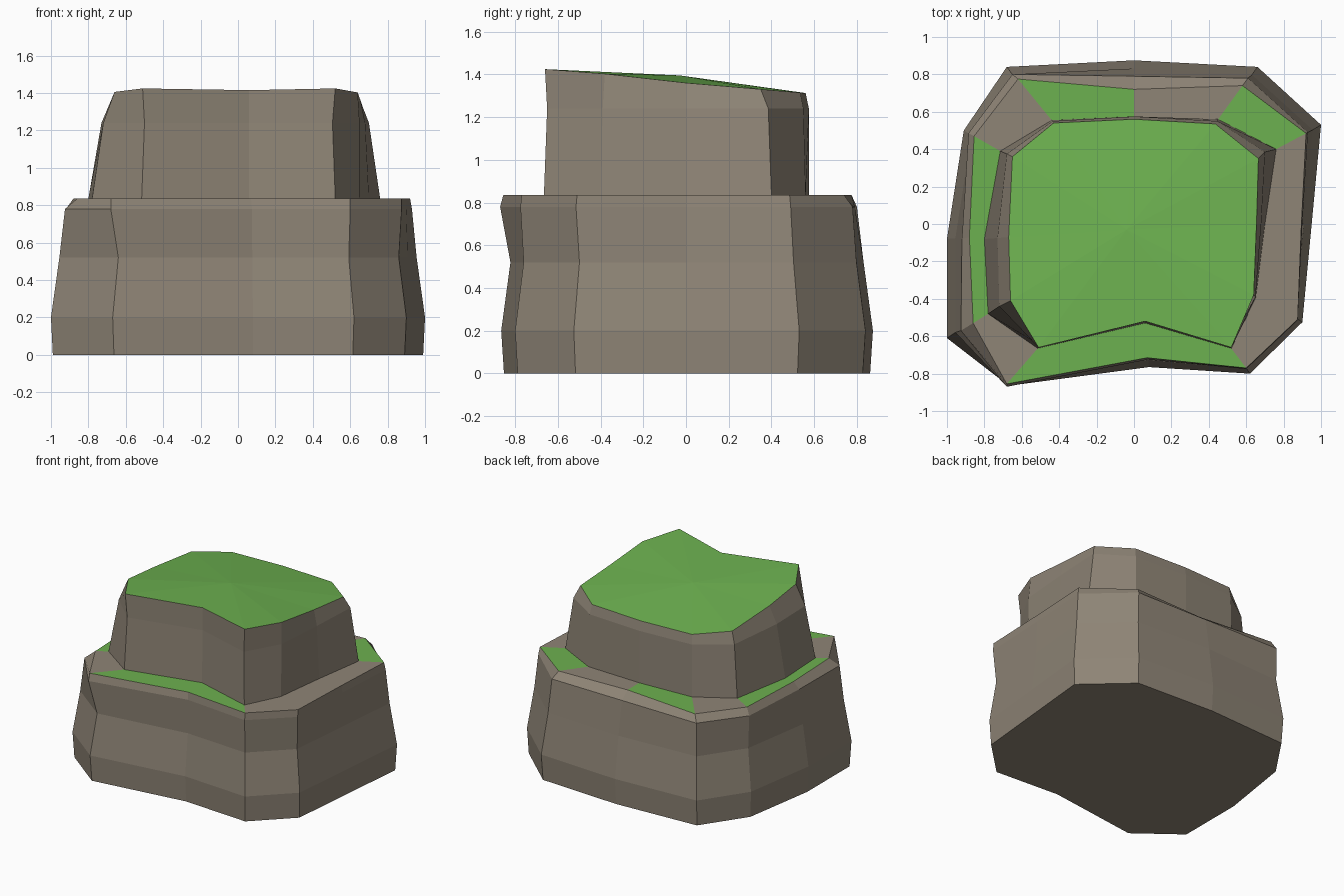
import bpy, bmesh

if "Cube" in bpy.data.objects:
    bpy.data.objects.remove(bpy.data.objects["Cube"])

def material(name, color):
    m = bpy.data.materials.new(name)
    m.diffuse_color = (*color, 1)
    m.use_nodes = True
    m.node_tree.nodes["Principled BSDF"].inputs["Base Color"].default_value = m.diffuse_color
    return m

ROCK = material("rock brown", (0.275, 0.235, 0.183))
GRASS = material("grass green", (0.152, 0.44, 0.08))

# Outlines run counterclockwise from the front-left corner, 12 points each
foot = [(-.67, -.865), (.08, -.765), (.62, -.80), (.90, -.525), (.95, 0), (1, .53),
        (.66, .84), (0, .875), (-.68, .84), (-.91, .50), (-1, -.08), (-1, -.61)]
shoulder = [(-.68, -.87), (.075, -.725), (.60, -.775), (.875, -.515), (.90, 0), (.93, .49),
            (.61, .78), (0, .79), (-.65, .80), (-.885, .485), (-.92, -.08), (-.925, -.57)]
ledge = [(-.68, -.855), (.07, -.715), (.60, -.77), (.875, -.51), (.895, 0), (.92, .485),
         (.58, .74), (0, .72), (-.62, .775), (-.855, .47), (-.88, -.07), (-.86, -.53)]
neck = [(-.515, -.665), (.06, -.53), (.52, -.665), (.65, -.40), (.70, 0), (.76, .40),
        (.45, .56), (0, .575), (-.44, .555), (-.715, .39), (-.80, -.08), (-.78, -.48)]
brow = [(-.50, -.65), (.06, -.52), (.505, -.65), (.65, -.39), (.68, 0), (.70, .385),
        (.445, .55), (0, .575), (-.435, .55), (-.68, .375), (-.73, -.075), (-.72, -.44)]
crown = [(-.51, -.66), (.06, -.52), (.52, -.66), (.64, -.38), (.655, 0), (.665, .35),
         (.435, .535), (0, .56), (-.43, .54), (-.65, .36), (-.67, -.07), (-.66, -.41)]

def flat(outline, z, sx=1, sy=1):
    return [(x * sx, y * sy, z) for x, y in outline]

def crown_height(y):
    # the top is level at the front and slopes down to the back
    return 1.36 - 0.085 * y + (0.035 - 0.052 * y * y if y < 0 else 0) * -y

def loft(name, rings, base=False, peak=None, green_segments=()):
    bm = bmesh.new()
    loops = [[bm.verts.new(p) for p in ring] for ring in rings]
    n = len(rings[0])
    for k in range(len(loops) - 1):
        for i in range(n):
            j = (i + 1) % n
            f = bm.faces.new((loops[k][i], loops[k][j], loops[k + 1][j], loops[k + 1][i]))
            # grass patches on the ledge, which is the last band
            f.material_index = int(k == len(loops) - 2 and i in green_segments)
    if base:
        bm.faces.new(loops[0][::-1])
    if peak:
        top = bm.verts.new(peak)
        for i in range(n):
            bm.faces.new((loops[-1][i], loops[-1][(i + 1) % n], top)).material_index = 1
    mesh = bpy.data.meshes.new(name)
    bm.to_mesh(mesh)
    bm.free()
    mesh.materials.append(ROCK)
    mesh.materials.append(GRASS)
    obj = bpy.data.objects.new(name, mesh)
    bpy.context.collection.objects.link(obj)

# Lower rock tier with its flat ledge
loft("lower_rock",
     [flat(foot, 0, .99, .985), flat(foot, .2), flat(foot, .52, .955, .95),
      flat(shoulder, .78), flat(ledge, .835), flat(neck, .835)],
     base=True, green_segments={0, 1, 5, 7, 9, 10})

# Upper rock tier with a grassy top
loft("upper_rock",
     [flat(neck, .835), flat(brow, 1.24),
      [(x, y, crown_height(y)) for x, y in crown]],
     peak=(-.04, -.03, 1.395))
